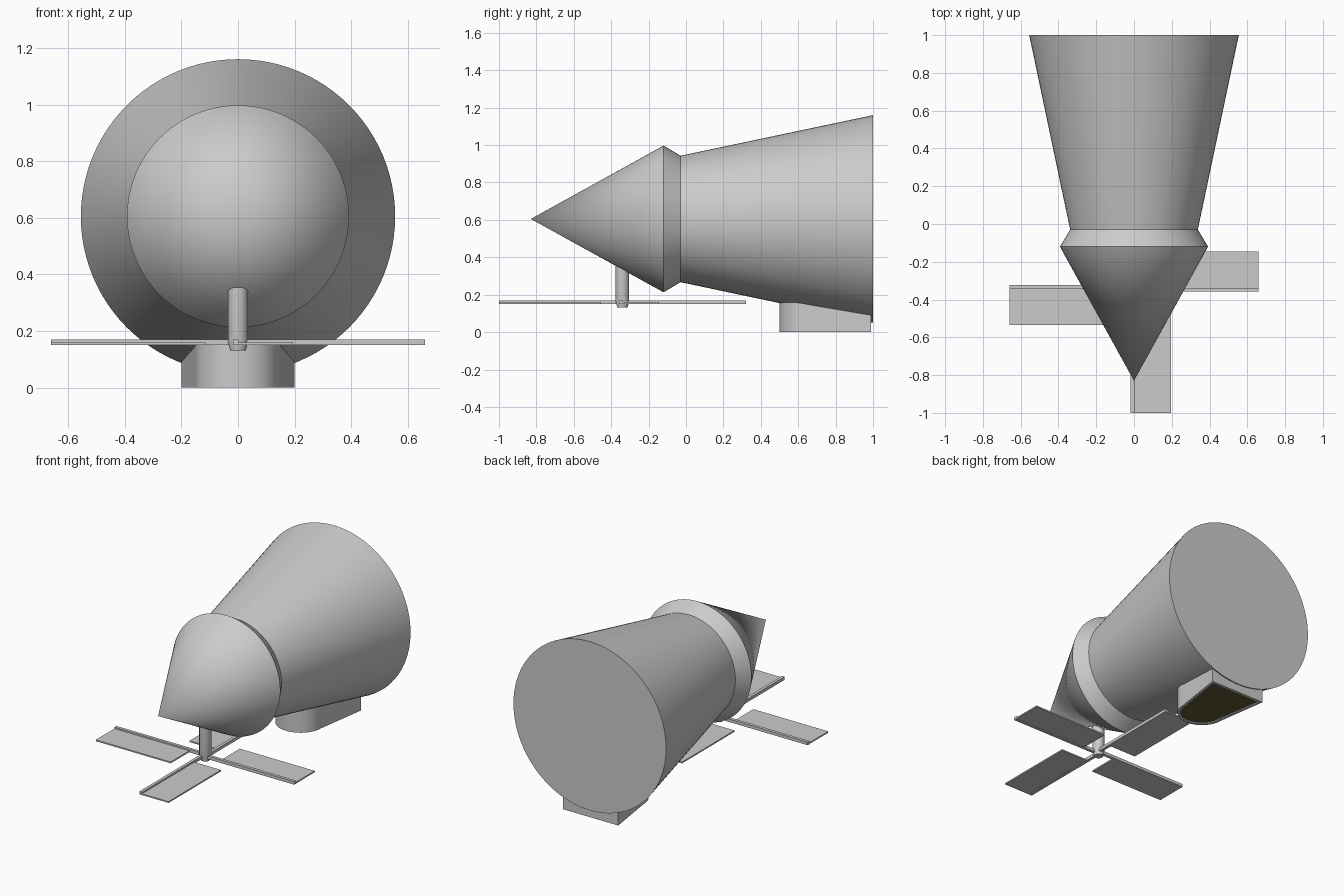
import bpy, bmesh
from math import sin, cos, pi, radians
from mathutils import Matrix, Vector

if "Cube" in bpy.data.objects:
    bpy.data.objects.remove(bpy.data.objects["Cube"])


def material(name, color):
    m = bpy.data.materials.new(name)
    m.diffuse_color = (*color, 1)
    m.use_nodes = True
    m.node_tree.nodes["Principled BSDF"].inputs["Base Color"].default_value = m.diffuse_color
    return m


def finish(bm, name, mat=None, smooth=False):
    bmesh.ops.recalc_face_normals(bm, faces=bm.faces)
    me = bpy.data.meshes.new(name)
    bm.to_mesh(me)
    bm.free()
    ob = bpy.data.objects.new(name, me)
    bpy.context.collection.objects.link(ob)
    if mat:
        me.materials.append(mat)
    if smooth:
        bpy.ops.object.select_all(action='DESELECT')
        ob.select_set(True)
        bpy.context.view_layer.objects.active = ob
        bpy.ops.object.shade_smooth_by_angle(angle=radians(25))
    return ob


def lathe(name, profile, matrix, n):
    """Revolve (radius, height) points about z, then place with matrix."""
    bm = bmesh.new()
    vs = [bm.verts.new((r, 0, h)) for r, h in profile]
    es = [bm.edges.new(p) for p in zip(vs, vs[1:])]
    bmesh.ops.spin(bm, geom=vs + es, cent=(0, 0, 0), axis=(0, 0, 1),
                   angle=2 * pi, steps=n, use_duplicate=False)
    bmesh.ops.remove_doubles(bm, verts=bm.verts, dist=1e-4)
    bm.transform(matrix)
    return finish(bm, name, smooth=True)


def box(bm, lo, hi):
    lo, hi = Vector(lo), Vector(hi)
    bmesh.ops.create_cube(bm, size=1, matrix=Matrix.Translation((lo + hi) / 2)
                          @ Matrix.Diagonal((*(hi - lo), 1)))


dark = material("dark_olive", (0.11, 0.095, 0.035))
sail_grey = material("sail_grey", (0.6, 0.6, 0.6))

# Main body: nose cone, collar and flared barrel along y
lathe("body", [(0, -0.83), (0.392, -0.12), (0.338, -0.03), (0.555, 1.0), (0, 1.0)],
      Matrix.Translation((0, 0, 0.605)) @ Matrix.Rotation(-pi / 2, 4, 'X'), 96)

# Foot: tapered block with a round front and a recessed underside
def foot_outline(inset=0.0):
    arc = [(-(0.15 - inset) * cos(pi * i / 24), 0.65 - (0.15 - inset) * sin(pi * i / 24))
           for i in range(25)]
    return arc + [(0.2 - inset, 0.99 - inset), (-0.2 + inset, 0.99 - inset)]


bm = bmesh.new()
rings = [[bm.verts.new((x, y, z)) for x, y in foot_outline(i)]
         for i, z in ((0, 0.2), (0, 0), (0.02, 0), (0.02, 0.012))]
for a, b in zip(rings, rings[1:]):
    for i in range(len(a)):
        j = (i + 1) % len(a)
        bm.faces.new((a[i], a[j], b[j], b[i]))
bm.faces.new(rings[0])
finish(bm, "foot", smooth=True)

# Dark panel under the foot
bm = bmesh.new()
f = bm.faces.new([bm.verts.new((x, y, 0.006)) for x, y in foot_outline(0.02)])
top = bmesh.ops.extrude_face_region(bm, geom=[f])
bmesh.ops.translate(bm, vec=(0, 0, 0.01),
                    verts=[v for v in top["geom"] if isinstance(v, bmesh.types.BMVert)])
finish(bm, "foot_panel", dark)

# Rotor shaft with tapered tip
HUB = Matrix.Translation((0, -0.34, 0))
lathe("rotor_shaft", [(0, 0.132), (0.028, 0.132), (0.036, 0.165), (0.036, 0.42), (0, 0.42)],
      HUB, 32)

# Four rotor blades: a spar and a thin sail to one side
for k in range(4):
    turn = HUB @ Matrix.Rotation(k * pi / 2, 4, 'Z')
    for name, lo, hi, mat in (
            ("blade_spar", (0, -0.018, 0.15), (0.66, 0.002, 0.17), None),
            ("blade_sail", (0.115, 0.002, 0.151), (0.66, 0.195, 0.16), sail_grey)):
        bm = bmesh.new()
        box(bm, lo, hi)
        bm.transform(turn)
        finish(bm, f"{name}_{k + 1}", mat)
